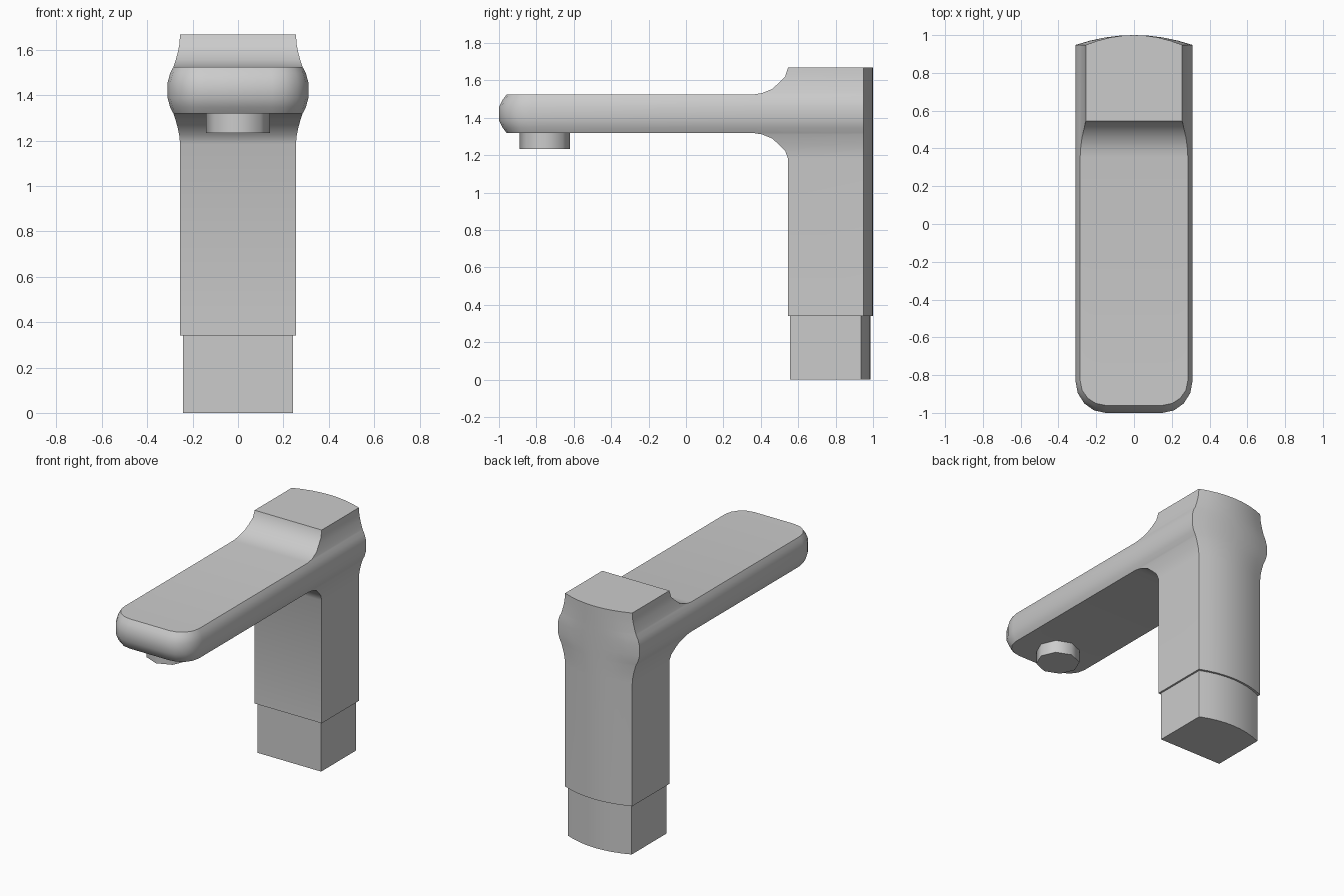
import bpy, bmesh, math

if "Cube" in bpy.data.objects:
    bpy.data.objects.remove(bpy.data.objects["Cube"])

SHOULDER, CORNER_X, CORNER_Y = 0.355, 0.15, -0.83
BACK_SEGS, CORNER_SEGS = 8, 4


def outline(z, w, front, back=1.0, spout=False):
    """Plan ring: bowed back, straight sides, rounded front on the spout."""
    pts = []
    for i in range(BACK_SEGS + 1):
        t = -1 + 2 * i / BACK_SEGS
        pts.append((w * t, back - 0.052 * t * t, z))
    if spout:
        half = [(w, SHOULDER, z)]
        for i in range(CORNER_SEGS + 1):
            a = math.pi / 2 * i / CORNER_SEGS
            half.append((CORNER_X + (w - CORNER_X) * math.cos(a),
                         CORNER_Y + (front - CORNER_Y) * math.sin(a), z))
    else:
        half = [(w, front, z)] * (CORNER_SEGS + 2)
    return pts + half + [(-x, y, zz) for x, y, zz in reversed(half)]


def smooth(obj):
    bpy.ops.object.select_all(action='DESELECT')
    obj.select_set(True)
    bpy.context.view_layer.objects.active = obj
    bpy.ops.object.shade_smooth_by_angle(angle=math.radians(30))


def loft(name, rings):
    bm = bmesh.new()
    loops = [[bm.verts.new(p) for p in ring] for ring in rings]
    n = len(loops[0])
    for lo, hi in zip(loops, loops[1:]):
        for i in range(n):
            j = (i + 1) % n
            bm.faces.new((lo[i], lo[j], hi[j], hi[i]))
    bm.faces.new(loops[0])
    bm.faces.new(loops[-1])
    bmesh.ops.remove_doubles(bm, verts=bm.verts, dist=1e-4)
    bmesh.ops.recalc_face_normals(bm, faces=bm.faces)
    mesh = bpy.data.meshes.new(name)
    bm.to_mesh(mesh)
    bm.free()
    obj = bpy.data.objects.new(name, mesh)
    bpy.context.collection.objects.link(obj)
    smooth(obj)


# Column and spout share one skin: column, fillet, spout, fillet, top
MID = 1.422
fillet = [(0.238, 0.255, 0.545), (0.198, 0.259, 0.53), (0.165, 0.266, 0.497),
          (0.132, 0.275, 0.46), (0.11, 0.282, 0.405), (0.102, 0.285, SHOULDER)]
edge = [(0.102, 0.285, -0.96), (0.075, 0.299, -0.98), (0.035, 0.31, -1.0)]
rings = [outline(0.34, 0.255, 0.545)]
rings += [outline(MID - d, w, f) for d, w, f in fillet]
rings += [outline(MID - d, w, f, spout=True) for d, w, f in edge]
rings += [outline(MID + d, w, f, spout=True) for d, w, f in reversed(edge)]
rings += [outline(MID + d, w, f) for d, w, f in reversed(fillet[1:])]
rings += [outline(1.668, 0.255, 0.545)]
loft("tap_body", rings)

# Slightly narrower foot
loft("foot", [outline(z, 0.242, 0.557, 0.987) for z in (0.0, 0.34)])

# Outlet nozzle under the spout tip
bpy.ops.mesh.primitive_cylinder_add(vertices=8, radius=0.14, depth=0.1,
                                    location=(0, -0.755, 1.283))
nozzle = bpy.context.object
nozzle.name = "outlet_nozzle"
nozzle.scale.y = 0.97
bpy.ops.object.transform_apply(location=False, rotation=False, scale=True)
bpy.ops.object.shade_smooth_by_angle(angle=math.radians(50))
